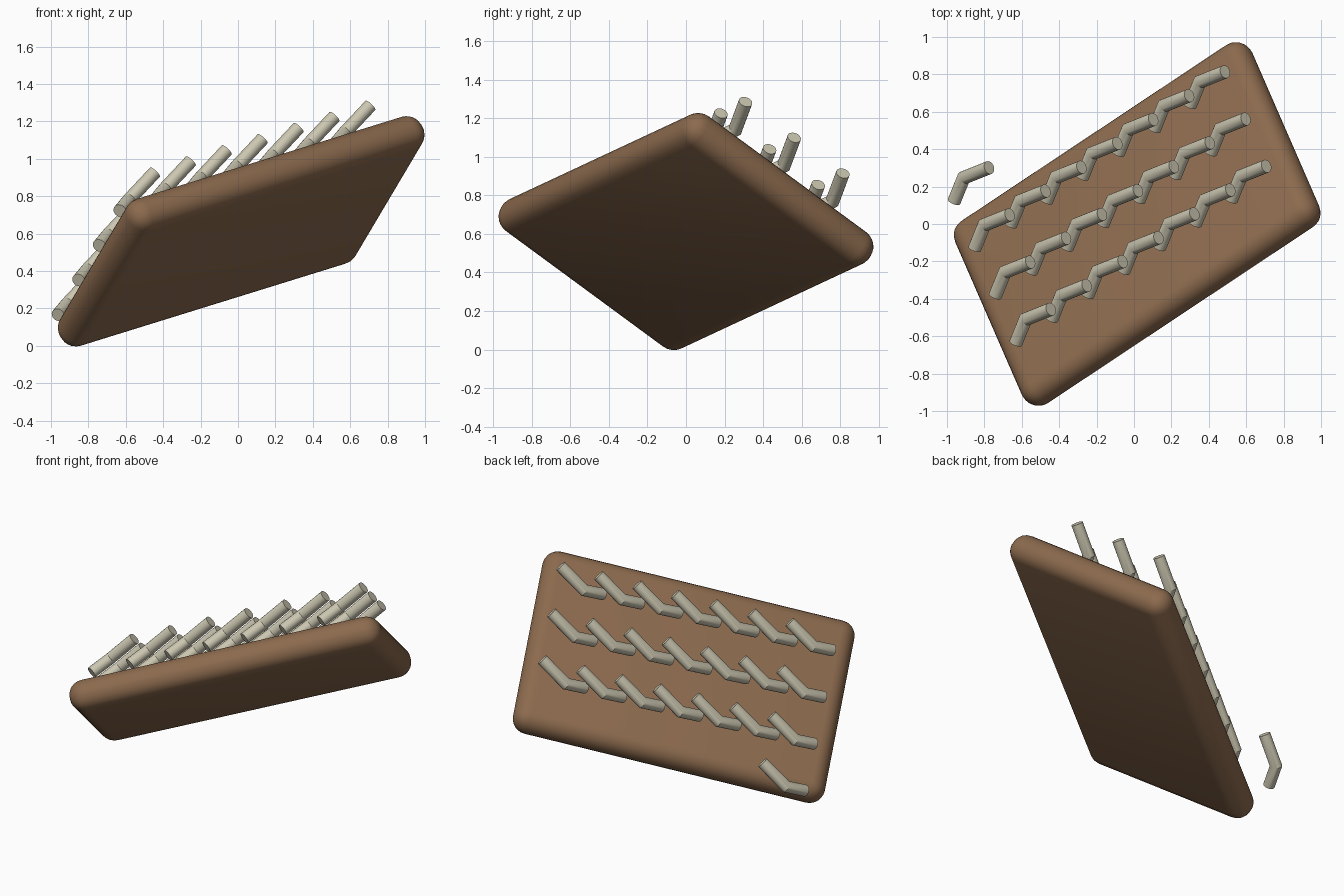
import bpy
import bmesh
from mathutils import Vector, Matrix

cube = bpy.data.objects.get("Cube")
if cube:
    bpy.data.objects.remove(cube, do_unlink=True)


def make_material(name, rgb):
    mat = bpy.data.materials.new(name)
    mat.use_nodes = True
    mat.diffuse_color = (*rgb, 1)
    mat.node_tree.nodes["Principled BSDF"].inputs["Base Color"].default_value = (*rgb, 1)
    return mat


wood = make_material("brown_wood", (0.26, 0.144, 0.075))
bone = make_material("pale_beige", (0.60, 0.57, 0.44))

# Tilted frame shared by the board and its pegs
along = Vector((1, 0.664, 0.31)).normalized()
across = Vector((0.342, -0.753, 0.562))
normal = across.cross(along).normalized()
side = normal.cross(along).normalized()
frame = Matrix((along, side, normal)).transposed().to_4x4()
frame.translation = (0.017, 0, 0.6125)
across_sign = 1 if side.dot(across) > 0 else -1


def select_only(obj):
    bpy.ops.object.select_all(action="DESELECT")
    obj.select_set(True)
    bpy.context.view_layer.objects.active = obj


# Rounded board
bpy.ops.mesh.primitive_cube_add(size=1)
board = bpy.context.object
board.name = "board"
board.data.transform(Matrix.Diagonal((1.94, 1.26, 0.194, 1)))
board.data.materials.append(wood)
bevel = board.modifiers.new("rounded_edges", "BEVEL")
bevel.width = 0.093
bevel.segments = 6
bpy.ops.object.modifier_apply(modifier=bevel.name)
bpy.ops.object.shade_smooth_by_angle(angle=0.6)
board.matrix_world = frame

# One bent peg: low stub, then a longer raised arm
PEG_RADIUS = 0.036
points = [Vector((x, y * across_sign, z)) for x, y, z in
          ((0, 0, 0), (0.125, -0.045, 0.07), (0.30, 0.04, 0.138))]
stub = (points[1] - points[0]).normalized()
arm = (points[2] - points[1]).normalized()
mitre = (stub + arm).normalized()

bm = bmesh.new()
sides = 20
start = bmesh.ops.create_circle(bm, segments=sides, radius=PEG_RADIUS, cap_ends=False)["verts"]
turn = stub.to_track_quat("Z", "Y")
for v in start:
    v.co = turn @ v.co


def slide(co, direction, point, plane):
    """Move a point along direction onto the plane through point."""
    return co + direction * ((point - co).dot(plane) / direction.dot(plane))


middle = [bm.verts.new(slide(v.co, stub, points[1], mitre)) for v in start]
end = [bm.verts.new(slide(v.co, arm, points[2], arm)) for v in middle]
for a, b in ((start, middle), (middle, end)):
    for i in range(sides):
        j = (i + 1) % sides
        bm.faces.new((a[i], a[j], b[j], b[i]))
bm.faces.new(start)
bm.faces.new(end)
bmesh.ops.recalc_face_normals(bm, faces=bm.faces)
peg_mesh = bpy.data.meshes.new("bent_peg")
bm.to_mesh(peg_mesh)
bm.free()
peg_mesh.materials.append(bone)


def add_peg(name, column, row):
    peg = bpy.data.objects.new(name, peg_mesh)
    bpy.context.collection.objects.link(peg)
    place = (-0.837 + 0.238 * column, across_sign * (0.33 - 0.332 * row), 0.17)
    peg.matrix_world = frame @ Matrix.Translation(place)
    return peg


# Three full rows, plus one lone peg starting a fourth
for row in range(3):
    for column in range(7):
        add_peg(f"peg_row{row + 1}_{column + 1}", column, row)
lone = add_peg("lone_peg", 0, 3)
select_only(lone)
bpy.ops.object.shade_smooth_by_angle(angle=0.45)
